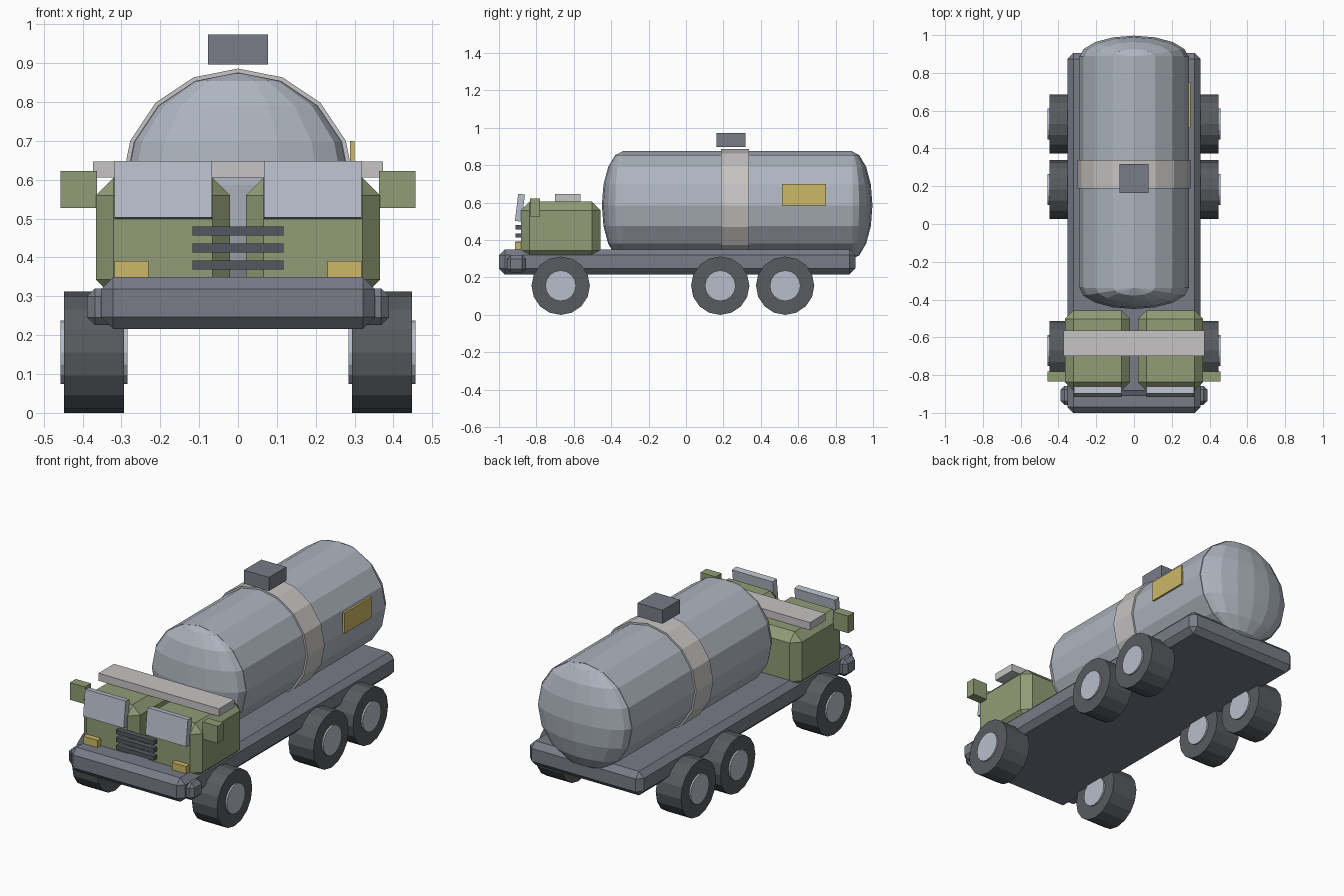
import bpy, bmesh, math
from mathutils import Matrix

if "Cube" in bpy.data.objects:
    bpy.data.objects.remove(bpy.data.objects["Cube"])


def material(name, rgb):
    lin = [((c / 255 + 0.055) / 1.055) ** 2.4 for c in rgb] + [1]
    m = bpy.data.materials.new(name)
    m.use_nodes = True
    m.diffuse_color = lin
    m.node_tree.nodes["Principled BSDF"].inputs["Base Color"].default_value = lin
    return m


OLIVE = material("olive_paint", (145, 156, 118))
STEEL = material("tank_steel", (174, 181, 191))
FRAME = material("frame_grey", (120, 124, 135))
PALE = material("pale_trim", (198, 196, 195))
RUBBER = material("tyre_rubber", (88, 91, 95))
GLASS = material("hub_and_glass", (184, 190, 202))
GRILLE = material("grille_grey", (84, 88, 96))
YELLOW = material("signal_yellow", (204, 184, 104))


def finish(bm, name, mat):
    mesh = bpy.data.meshes.new(name)
    bmesh.ops.recalc_face_normals(bm, faces=bm.faces)
    bm.to_mesh(mesh)
    bm.free()
    mesh.materials.append(mat)
    ob = bpy.data.objects.new(name, mesh)
    bpy.context.collection.objects.link(ob)
    return ob


def box(name, mat, x, y, z, bevel=0, tilt=0):
    """Box from (min, max) spans, optionally chamfered and tilted about x."""
    bm = bmesh.new()
    bmesh.ops.create_cube(bm, size=1)
    size = [s[1] - s[0] for s in (x, y, z)]
    mid = [(s[0] + s[1]) / 2 for s in (x, y, z)]
    bmesh.ops.scale(bm, vec=size, verts=bm.verts)
    if bevel:
        bmesh.ops.bevel(bm, geom=bm.edges[:], offset=bevel, segments=1,
                        affect='EDGES', profile=0.5)
    bm.transform(Matrix.Translation(mid) @ Matrix.Rotation(tilt, 4, 'X'))
    return finish(bm, name, mat)


def cylinder(name, mat, axis, radius, span, centre):
    """16-sided cylinder along x or y, with a corner at the top."""
    bm = bmesh.new()
    bmesh.ops.create_cone(bm, cap_ends=True, segments=16, radius1=radius,
                          radius2=radius, depth=span[1] - span[0])
    mid = (span[0] + span[1]) / 2
    if axis == 'X':
        m = Matrix.Translation((mid, *centre)) @ Matrix.Rotation(math.pi / 2, 4, 'Y')
    else:
        m = Matrix.Translation((centre[0], mid, centre[1])) @ Matrix.Rotation(math.pi / 2, 4, 'X')
    bm.transform(m)
    return finish(bm, name, mat)


def dome(name, y, depth):
    bm = bmesh.new()
    bmesh.ops.create_uvsphere(bm, u_segments=16, v_segments=8, radius=1)
    bm.transform(Matrix.Translation((0, y, TANK_Z)) @ Matrix.Diagonal((TANK_R, depth, TANK_R, 1)))
    return finish(bm, name, STEEL)


def sided(s, a, b):
    return tuple(sorted((s * a, s * b)))


# Frame and bumper
box("chassis", FRAME, (-.352, .352), (-1, .905), (.216, .35), .031)
box("front_bumper", FRAME, (-.388, .388), (-.957, -.857), (.226, .32), .02)

# Tank with domed ends, strap, hatch and side plate
TANK_Z, TANK_R = .586, .29
cylinder("tank", STEEL, 'Y', TANK_R, (-.34, .89), (0, TANK_Z))
dome("tank_front_dome", -.335, .115)
dome("tank_rear_dome", .882, .115)
cylinder("tank_strap", PALE, 'Y', .3, (.187, .338), (0, TANK_Z))
box("tank_hatch", FRAME, (-.077, .077), (.163, .317), (.897, .973))
box("warning_plate", YELLOW, (.288, .3), (.512, .749), (.585, .7))

# Cab halves, windscreens, mirrors, lamps and wheels on both sides
for s, side in ((1, "left"), (-1, "right")):
    box(f"cab_{side}", OLIVE, sided(s, .02, .366), (-.883, -.457), (.297, .605), .046)
    box(f"windscreen_{side}", GLASS, sided(s, .067, .318), (-.906, -.87),
        (.5, .646), tilt=math.radians(-7))
    box(f"mirror_{side}", OLIVE, sided(s, .363, .457), (-.833, -.78), (.527, .623))
    box(f"headlight_{side}", YELLOW, sided(s, .23, .318), (-.913, -.88), (.345, .391))
    for y, place in ((-.67, "front"), (.183, "middle"), (.53, "rear")):
        cylinder(f"{place}_tyre_{side}", RUBBER, 'X', .156, sided(s, .293, .448), (y, .156))
        cylinder(f"{place}_hub_{side}", GLASS, 'X', .082, sided(s, .284, .457), (y, .156))

# Roof bar and grille
box("roof_bar", PALE, (-.373, .373), (-.7, -.563), (.605, .647))
for i in range(3):
    z = .468 - i * .0435
    box(f"grille_bar_{i + 1}", GRILLE, (-.117, .117), (-.911, -.88), (z - .0115, z + .0115))
